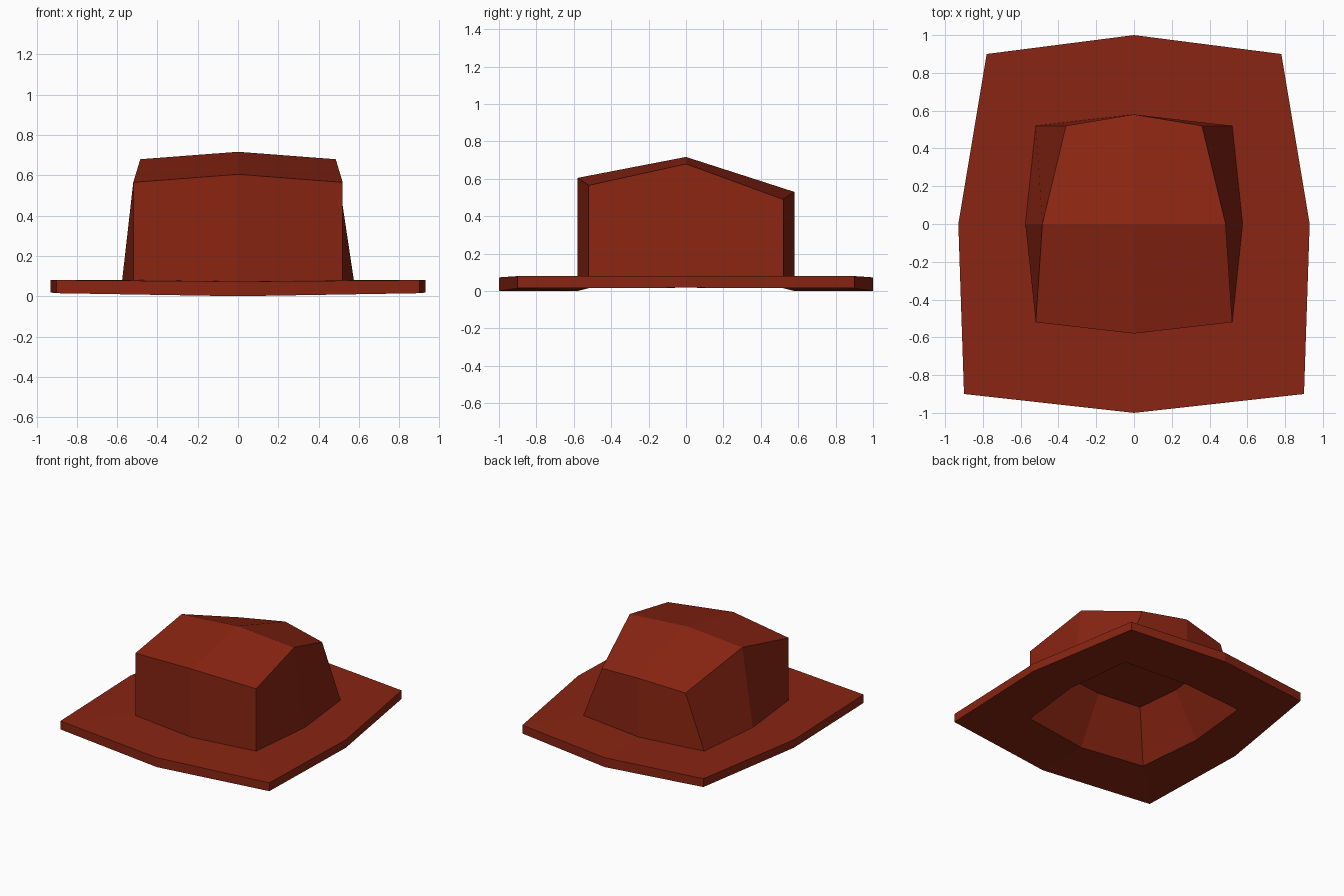
import bpy
import bmesh

# Remove the default cube
cube = bpy.data.objects.get("Cube")
if cube:
    bpy.data.objects.remove(cube, do_unlink=True)

# Material
felt = bpy.data.materials.new("rust red felt")
felt.use_nodes = True
colour = (0.25, 0.018, 0.006, 1)
felt.diffuse_color = colour
bsdf = felt.node_tree.nodes["Principled BSDF"]
bsdf.inputs["Base Color"].default_value = colour
bsdf.inputs["Roughness"].default_value = 0.9

# Half outlines (x, y) from front centre, round the left side, to back centre
BRIM = [(0, -1), (.9, -.9), (.93, 0), (.78, .9), (0, 1)]
BASE = [(0, -.58), (.52, -.52), (.575, 0), (.52, .52), (0, .58)]
CROWN = [(0, -.58), (.52, -.52), (.485, 0), (.36, .52), (0, .58)]

# Heights that go with the outlines
BRIM_TOP = [.073, .08, .08, .08, .073]
BRIM_UNDER = [0, .015, .018, .015, 0]
CROWN_TOP = [.605, .565, .68, .49, .53]
CAVITY_TOP = [.355] * 5


def loop(outline, heights, scale=1):
    """Complete a half outline into a closed loop of eight points."""
    half = [(x * scale, y * scale, z) for (x, y), z in zip(outline, heights)]
    return half + [(-x, y, z) for x, y, z in half[-2:0:-1]]


def add_shell(bm, loops, peak_height, flip):
    """Brim, walls and top; returns the brim's outer loop."""
    def face(verts):
        bm.faces.new(verts[::-1] if flip else verts)

    rings = [[bm.verts.new(p) for p in points] for points in loops]
    for low, high in zip(rings, rings[1:]):
        for i in range(8):
            j = (i + 1) % 8
            face([low[i], low[j], high[j], high[i]])
    peak = bm.verts.new((0, 0, peak_height))
    top = rings[-1]
    for i in range(1, 8, 2):
        face([peak, top[i - 1], top[i], top[(i + 1) % 8]])
    return rings[0]


# Hat: folded crown above, tapered cavity below, joined along the brim edge
bm = bmesh.new()
upper = add_shell(bm, [loop(BRIM, BRIM_TOP), loop(BASE, BRIM_TOP),
                       loop(CROWN, CROWN_TOP)], .717, False)
lower = add_shell(bm, [loop(BRIM, BRIM_UNDER), loop(BASE, BRIM_UNDER),
                       loop(BASE, CAVITY_TOP, .67)], .355, True)
for i in range(8):
    j = (i + 1) % 8
    bm.faces.new([lower[i], lower[j], upper[j], upper[i]])
bm.normal_update()

mesh = bpy.data.meshes.new("hat")
bm.to_mesh(mesh)
bm.free()
mesh.materials.append(felt)
hat = bpy.data.objects.new("hat", mesh)
bpy.context.collection.objects.link(hat)
